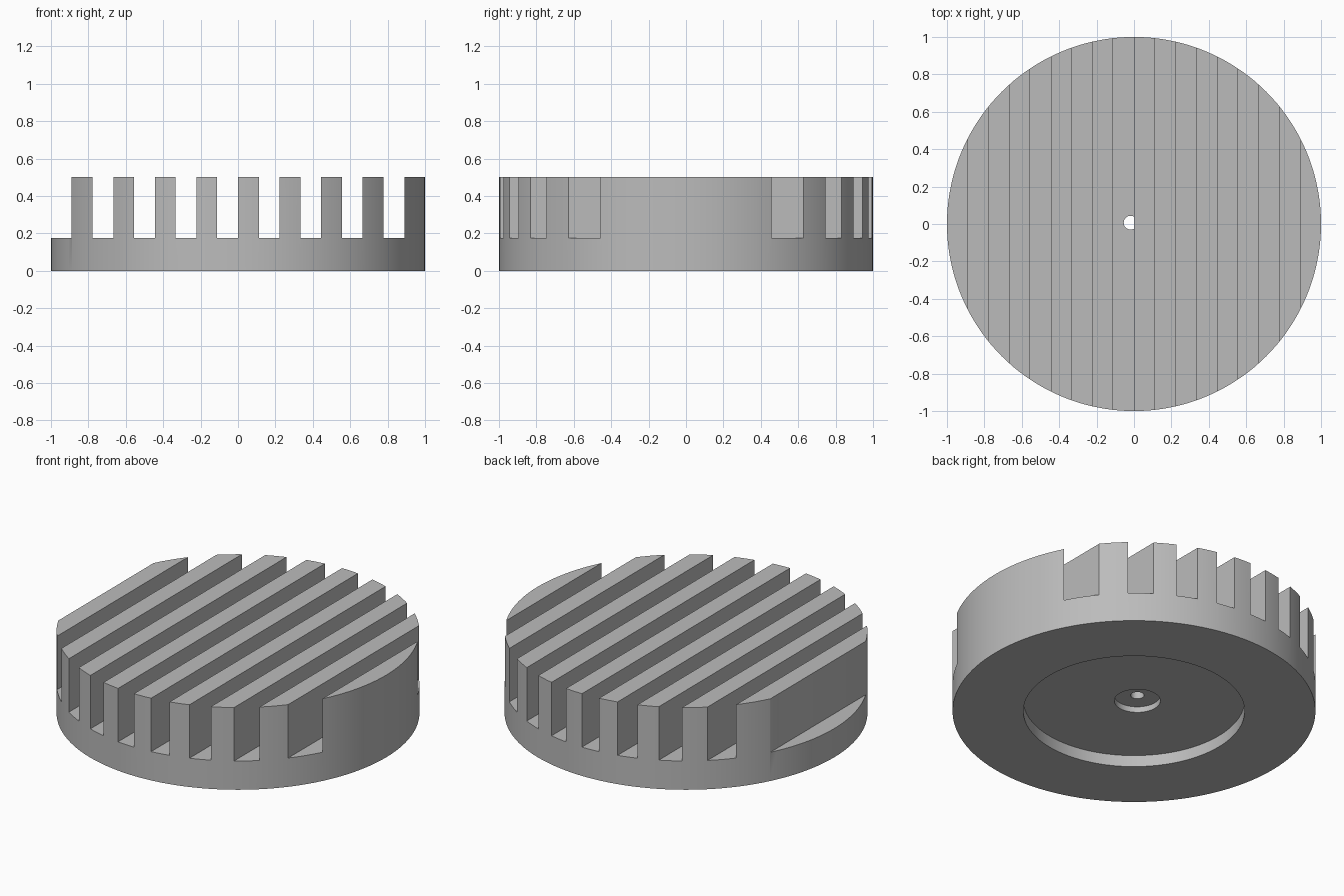
import bpy
from math import radians

cube = bpy.data.objects.get("Cube")
if cube:
    bpy.data.objects.remove(cube, do_unlink=True)

FINS = 9
PITCH = 2 / FINS
HEIGHT, BASE_TOP = 0.5, 0.175
HOLE = (-0.018, 0.007)

metal = bpy.data.materials.new("grey metal")
metal.use_nodes = True
grey = (0.5, 0.5, 0.5, 1)
metal.diffuse_color = grey
metal.node_tree.nodes["Principled BSDF"].inputs["Base Color"].default_value = grey


def cylinder(name, radius, z0, z1, centre=(0, 0), sides=64):
    bpy.ops.mesh.primitive_cylinder_add(
        vertices=sides, radius=radius, depth=z1 - z0,
        location=(*centre, (z0 + z1) / 2))
    bpy.context.object.name = name
    return bpy.context.object


def slot(x0, x1):
    bpy.ops.mesh.primitive_cube_add(size=1, location=((x0 + x1) / 2, 0, BASE_TOP + 0.5))
    bpy.context.object.name = "slot_cutter"
    bpy.context.object.scale = (x1 - x0, 3, 1)
    return bpy.context.object


def cut(body, cutter):
    cutter.hide_render = True
    mod = body.modifiers.new("cut", "BOOLEAN")
    mod.operation, mod.solver, mod.object = "DIFFERENCE", "EXACT", cutter
    bpy.context.view_layer.objects.active = body
    bpy.ops.object.modifier_apply(modifier=mod.name)
    bpy.data.objects.remove(cutter, do_unlink=True)


# Round finned body
body = cylinder("heat_sink", 1, 0, HEIGHT, sides=144)
body.data.materials.append(metal)

# Stepped recess underneath and the screw hole through the base
cut(body, cylinder("recess_cutter", 0.61, -0.1, 0.07, sides=96))
cut(body, cylinder("counterbore_cutter", 0.127, -0.1, 0.105, HOLE))
cut(body, cylinder("hole_cutter", 0.037, -0.1, BASE_TOP + 0.002, HOLE, 32))

# Parallel slots, the first one open at the rim
for i in range(FINS):
    x = -1 + i * PITCH
    cut(body, slot(x if i else -1.2, x + PITCH / 2))

bpy.ops.object.select_all(action="DESELECT")
body.select_set(True)
bpy.context.view_layer.objects.active = body
bpy.ops.object.shade_smooth_by_angle(angle=radians(30))
